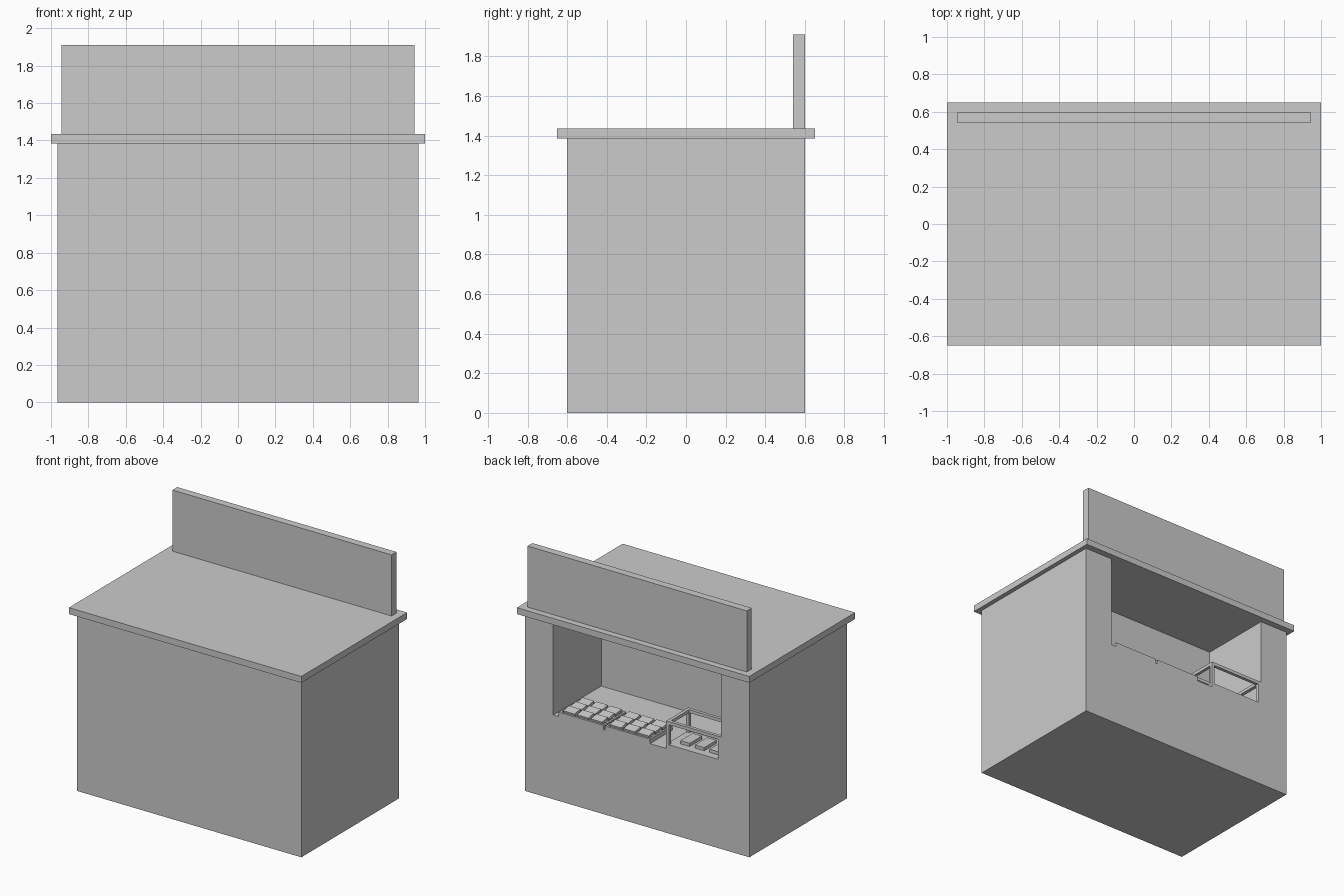
import bpy
from math import radians

if "Cube" in bpy.data.objects:
    bpy.data.objects.remove(bpy.data.objects["Cube"])


def box(name, x, y, z, tilt=0.0):
    """Box from (min, max) ranges, optionally tilted about x."""
    bpy.ops.mesh.primitive_cube_add(
        size=1, location=[(a + b) / 2 for a, b in (x, y, z)])
    ob = bpy.context.object
    ob.name = name
    ob.scale = [b - a for a, b in (x, y, z)]
    bpy.ops.object.transform_apply(location=False, rotation=False, scale=True)
    ob.rotation_euler.x = radians(tilt)
    return ob


LEDGE = 0.655

# Booth body with the serving recess cut into its back
body = box("booth_body", (-0.965, 0.965), (-0.6, 0.6), (0, 1.385))
cutter = box("recess_cutter", (-0.722, 0.722), (0.01, 0.8), (LEDGE, 1.6))
cutter.hide_render = True
mod = body.modifiers.new("recess", 'BOOLEAN')
mod.operation = 'DIFFERENCE'
mod.solver = 'EXACT'
mod.object = cutter
bpy.context.view_layer.objects.active = body
bpy.ops.object.modifier_apply(modifier=mod.name)
bpy.data.objects.remove(cutter)

# Roof slab and sign board
box("roof", (-1, 1), (-0.65, 0.65), (1.385, 1.435))
box("sign_board", (-0.943, 0.943), (0.54, 0.6), (1.435, 1.91))


def tray(name, x0, x1, y0, y1):
    """Shallow rimmed tray filled with a grid of slightly tilted tiles."""
    t, top = 0.015, LEDGE + 0.035
    box(name + "_base", (x0, x1), (y0, y1), (LEDGE, LEDGE + 0.012))
    for i, y in enumerate((y0, y1 - t)):
        box(f"{name}_long_rim_{i}", (x0, x1), (y, y + t), (LEDGE, top))
    for i, x in enumerate((x0, x1 - t)):
        box(f"{name}_side_rim_{i}", (x, x + t), (y0 + t, y1 - t), (LEDGE, top))
    dx, dy = (x1 - x0 - 2 * t) / 3, (y1 - y0 - 2 * t) / 3
    for r in range(3):
        for c in range(3):
            x, y = x0 + t + c * dx, y0 + t + r * dy
            box(f"{name}_tile_{r}_{c}", (x + 0.01, x + dx - 0.01),
                (y + 0.006, y + dy - 0.006), (0.685, 0.707), -10)


# Two open trays
tray("left_tray", 0.29, 0.675, 0.32, 0.6)
tray("middle_tray", -0.11, 0.275, 0.32, 0.6)

# Display case: base plate, corner posts and top frame
X0, X1, Y0, Y1, TOP, W = -0.72, -0.25, 0.33, 0.6, 0.87, 0.025
box("case_base", (X0, X1), (Y0, Y1), (LEDGE, LEDGE + 0.035))
for i, x in enumerate((X0, X1 - W)):
    for j, y in enumerate((Y0, Y1 - W)):
        box(f"case_post_{i}_{j}", (x, x + W), (y, y + W), (LEDGE + 0.035, TOP - W))
    box(f"case_side_bar_{i}", (x, x + W), (Y0 + W, Y1 - W), (TOP - W, TOP))
for j, y in enumerate((Y0, Y1 - W)):
    box(f"case_long_bar_{j}", (X0, X1), (y, y + W), (TOP - W, TOP))

# Goods inside the case
for i in range(3):
    x = X0 + 0.06 + i * 0.125
    box(f"case_item_{i}", (x, x + 0.08), (0.39, 0.54), (0.69, 0.715))
